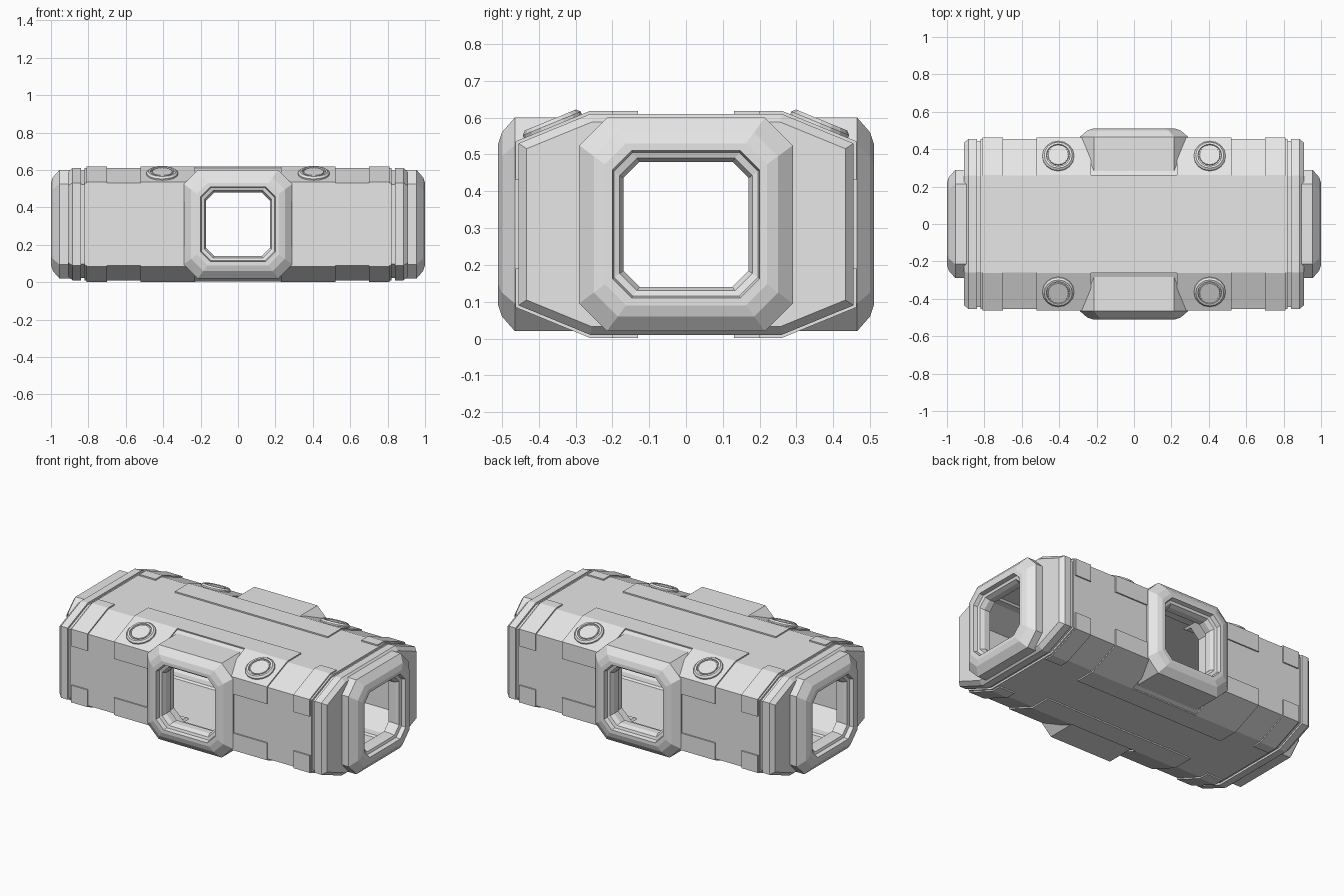
import bpy, bmesh, math
from mathutils import Matrix, Vector

cube = bpy.data.objects.get("Cube")
if cube:
    bpy.data.objects.remove(cube, do_unlink=True)

MID = 0.31  # height of the centre line

grey = bpy.data.materials.new("light_grey")
grey.use_nodes = True
colour = (0.8, 0.8, 0.8, 1)
grey.diffuse_color = colour
grey.node_tree.nodes["Principled BSDF"].inputs["Base Color"].default_value = colour


def loft(name, rings, closed=False, matrix=None):
    """Bridge equal rings of points; cap the ends, or join last to first."""
    bm = bmesh.new()
    loops = [[bm.verts.new(p) for p in ring] for ring in rings]
    n = len(loops[0])
    pairs = list(zip(loops, loops[1:]))
    if closed:
        pairs.append((loops[-1], loops[0]))
    else:
        bm.faces.new(loops[0])
        bm.faces.new(loops[-1])
    for a, b in pairs:
        for i in range(n):
            j = (i + 1) % n
            bm.faces.new((a[i], a[j], b[j], b[i]))
    if matrix:
        bm.transform(matrix)
    bmesh.ops.recalc_face_normals(bm, faces=bm.faces)
    mesh = bpy.data.meshes.new(name)
    bm.to_mesh(mesh)
    bm.free()
    mesh.materials.append(grey)
    obj = bpy.data.objects.new(name, mesh)
    bpy.context.scene.collection.objects.link(obj)
    return obj


def corners(inset):
    """Roof edge and wall edge of the hull section, moved inwards by inset."""
    roof = (0.26 - 0.2 * inset, 0.30 - inset)
    wall = (0.455 - inset, 0.22 - 0.66 * inset)
    return roof, wall


def hull_ring(x, inset):
    r, w = corners(inset)
    quarter = [w, r]
    pts = quarter + [(-y, z) for y, z in reversed(quarter)]
    pts += [(-y, -z) for y, z in quarter] + [(y, -z) for y, z in reversed(quarter)]
    return [(x, y, MID + z) for y, z in pts]


def octagon(half, depth):
    """Chamfered square ring around the x axis."""
    k = half * 0.74
    pts = [(half, k), (k, half), (-k, half), (-half, k),
           (-half, -k), (-k, -half), (k, -half), (half, -k)]
    return [(depth, y, z) for y, z in pts]


def turned(angle):
    return Matrix.Translation((0, 0, MID)) @ Matrix.Rotation(angle, 4, 'Z')


# Hull with grooves and bevelled ends
half_hull = [(0.91, 0.022), (0.885, 0), (0.84, 0), (0.84, 0.012), (0.82, 0.012), (0.82, 0)]
sections = half_hull + [(-x, i) for x, i in reversed(half_hull)]
hull = loft("hull", [hull_ring(x, i) for x, i in sections])

# Hollow interior and the four doorways through the hull
cutters = [loft("room_cutter", [hull_ring(x, 0.045) for x in (-0.87, 0.87)])]
for angle in (0, math.pi / 2):
    cutters.append(loft("doorway_cutter", [octagon(0.265, d) for d in (-1.2, 1.2)],
                        matrix=turned(angle)))
for cutter in cutters:
    cutter.hide_render = True
    mod = hull.modifiers.new("cut", 'BOOLEAN')
    mod.operation = 'DIFFERENCE'
    mod.solver = 'EXACT'
    mod.object = cutter
bpy.context.view_layer.update()
cut_mesh = bpy.data.meshes.new_from_object(
    hull.evaluated_get(bpy.context.evaluated_depsgraph_get()))
hull.modifiers.clear()
hull.data = cut_mesh
for cutter in cutters:
    bpy.data.objects.remove(cutter, do_unlink=True)

# Docking ports: stepped frames, depth measured back from the outer face
FRAME = [(0.29, 0.045), (0.25, 0.01), (0.22, 0), (0.20, 0.0), (0.195, 0.025),
         (0.18, 0.03), (0.17, 0.055), (0.17, 0.095), (0.26, 0.095)]
ports = [("left_port", 0, 1.0, 0.88), ("right_port", 2, 1.0, 0.88),
         ("back_port", 1, 0.51, 0.25), ("front_port", 3, 0.51, 0.25)]
for name, quarter, face, back in ports:
    rings = [octagon(0.29, back)]
    rings += [octagon(h, face - d) for h, d in FRAME]
    rings.append(octagon(0.26, back))
    loft(name, rings, closed=True, matrix=turned(quarter * math.pi / 2))


def pad(name, x0, x1, roof_y, sy, sz, wrap=True):
    """Thin raised panel that follows the roof and, if wrapped, the slope and wall."""
    def line(inset):
        r, w = corners(inset)
        pts = [(roof_y, r[1]), r]
        return pts + [w, (w[0], 0.12)] if wrap else pts
    outline = line(-0.008) + line(0.006)[::-1]
    loft(name, [[(x, sy * y, MID + sz * z) for y, z in outline] for x in (x0, x1)])


# Raised panels on roof, floor and the wall corners
for sy, depth in ((-1, "front"), (1, "back")):
    for sz, level in ((1, "upper"), (-1, "lower")):
        tag = depth + "_" + level
        pad(tag + "_strip", -0.52, 0.52, 0.13, sy, sz, wrap=False)
        for sx, side in ((-1, "right"), (1, "left")):
            pad(f"{tag}_{side}_middle_panel", sx * 0.23, sx * 0.52, 0.255, sy, sz)
            pad(f"{tag}_{side}_corner_panel", sx * 0.70, sx * 0.81, 0.2, sy, sz)

# Round hatches on the upper slopes
HATCH = [(0.085, -0.02), (0.085, 0.012), (0.075, 0.022), (0.064, 0.022),
         (0.062, 0.014), (0.056, 0.014), (0.054, 0.02)]
for sy, depth in ((-1, "front"), (1, "back")):
    for sx, side in ((-1, "right"), (1, "left")):
        place = Matrix.Translation((sx * 0.405, sy * 0.36, 0.573)) @ \
            Matrix.Rotation(-sy * math.atan2(0.08, 0.195), 4, 'X')
        rings = [[Vector((r * math.cos(a * math.tau / 16), r * math.sin(a * math.tau / 16), z))
                  for a in range(16)] for r, z in HATCH]
        loft(f"{depth}_{side}_hatch", rings, matrix=place)
